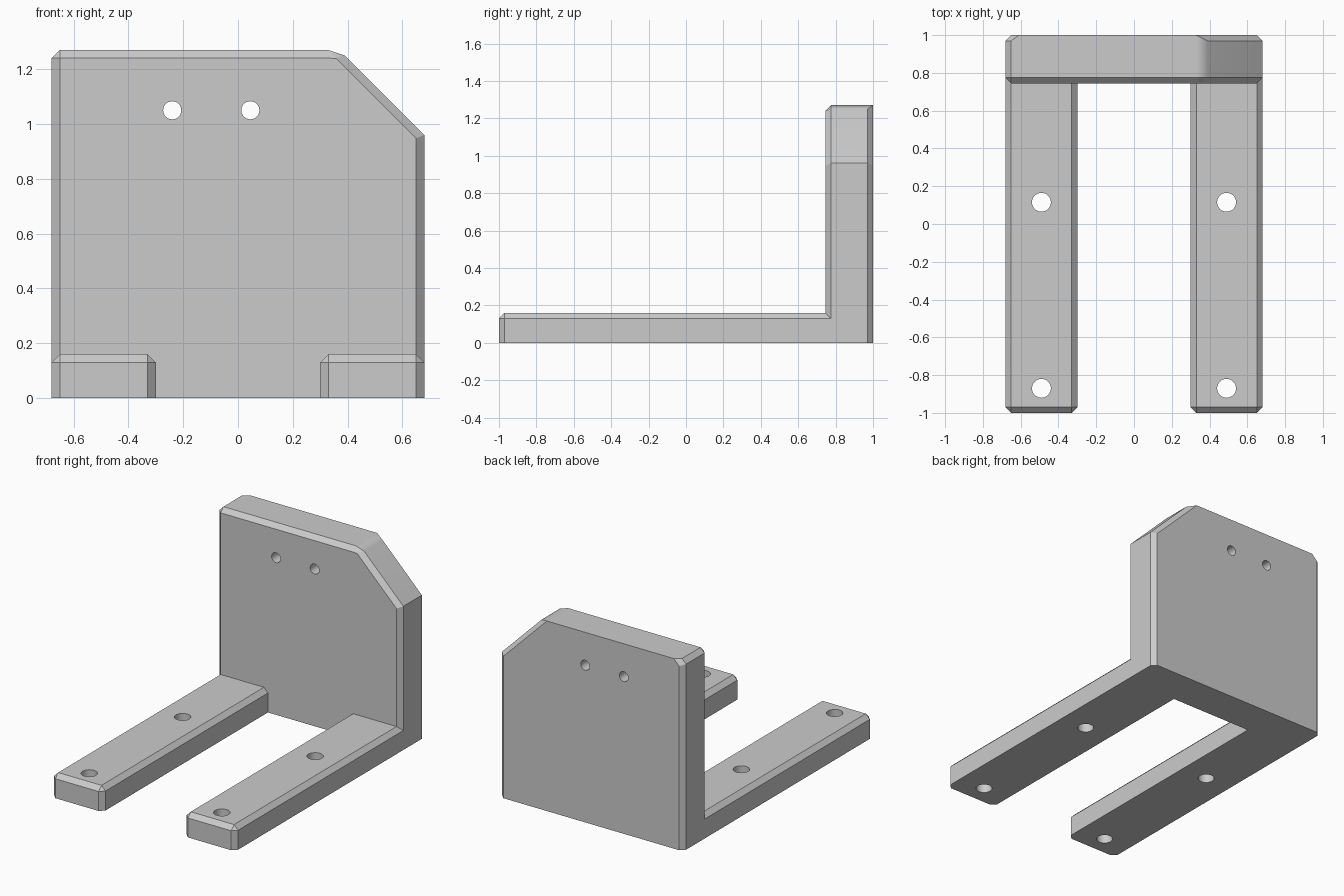
import bpy
import bmesh
from math import radians

if "Cube" in bpy.data.objects:
    bpy.data.objects.remove(bpy.data.objects["Cube"], do_unlink=True)

W, H, C = 0.68, 1.27, 0.03        # half width, plate height, chamfer
FRONT, BACK = 0.745, 1.0          # plate depth range
LEG_IN, LEG_TOP = 0.30, 0.16

grey = bpy.data.materials.new("plain grey")
grey.use_nodes = True
COLOUR = (0.6, 0.6, 0.6, 1)
grey.diffuse_color = COLOUR
grey.node_tree.nodes["Principled BSDF"].inputs["Base Color"].default_value = COLOUR


def loft(name, rings):
    """Skin a closed solid through matching rings of points."""
    bm = bmesh.new()
    loops = [[bm.verts.new(p) for p in ring] for ring in rings]
    for a, b in zip(loops, loops[1:]):
        for i in range(len(a)):
            j = (i + 1) % len(a)
            bm.faces.new((a[i], a[j], b[j], b[i]))
    bm.faces.new(loops[0])
    bm.faces.new(loops[-1])
    bmesh.ops.remove_doubles(bm, verts=bm.verts, dist=0.0005)
    bmesh.ops.recalc_face_normals(bm, faces=bm.faces)
    mesh = bpy.data.meshes.new(name)
    bm.to_mesh(mesh)
    bm.free()
    mesh.materials.append(grey)
    obj = bpy.data.objects.new(name, mesh)
    bpy.context.collection.objects.link(obj)
    return obj


def combine(target, tool, operation):
    """Apply a boolean and discard the tool object."""
    mod = target.modifiers.new("combine", 'BOOLEAN')
    mod.operation, mod.solver, mod.object = operation, 'EXACT', tool
    bpy.context.view_layer.objects.active = target
    bpy.ops.object.modifier_apply(modifier=mod.name)
    bpy.data.objects.remove(tool, do_unlink=True)


def drill(target, location, radius, tilt=0):
    bpy.ops.mesh.primitive_cylinder_add(vertices=32, radius=radius, depth=0.7,
                                        location=location, rotation=(tilt, 0, 0))
    cutter = bpy.context.object
    cutter.hide_render = True
    cutter.data.materials.append(grey)
    combine(target, cutter, 'DIFFERENCE')


# Upright plate with one clipped corner, chamfered front and back rims
X, Z = W - C, H - C
outer = [(-W, 0), (-W, Z), (-X, H), (0.33, H), (0.39, 1.25), (W, 0.96), (W, 0)]
front = [(-X, 0), (-X, Z), (-X, Z), (0.34, Z), (0.36, 1.238), (X, 0.948), (X, 0)]
back = [(-X, 0), (-X, 1.23), (-0.61, H), (0.328, H), (0.328, H), (X, 0.948), (X, 0)]
layers = [(front, FRONT), (outer, FRONT + C), (outer, BACK - C), (back, BACK)]
bracket = loft("bracket", [[(x, y, z) for x, z in ring] for ring, y in layers])

# Two chamfered floor legs, mirrored across the centre
end = FRONT + C
foot = [(LEG_IN, end), (LEG_IN, C - 1), (LEG_IN + C, -1), (X, -1), (W, C - 1), (W, end)]
a, b = LEG_IN + C, X
top = [(a, end), (a, C - 1), (a, C - 1), (b, C - 1), (b, C - 1), (b, end)]
for side in (-1, 1):
    rings = [(foot, 0), (foot, LEG_TOP - C), (top, LEG_TOP)]
    leg = loft("leg", [[(side * x, y, z) for x, y in ring] for ring, z in rings])
    combine(bracket, leg, 'UNION')

# Screw holes through the legs and the plate
for side in (-1, 1):
    for y in (0.115, -0.87):
        drill(bracket, (side * 0.49, y, 0), 0.05)
for x in (-0.24, 0.045):
    drill(bracket, (x, 0.87, 1.05), 0.033, radians(90))

# Smooth the holes and the softened corner, keep the chamfers crisp
bpy.ops.object.select_all(action='DESELECT')
bracket.select_set(True)
bpy.context.view_layer.objects.active = bracket
bpy.ops.object.shade_smooth_by_angle(angle=radians(30))
weighted = bracket.modifiers.new("flat large faces", 'WEIGHTED_NORMAL')
weighted.keep_sharp = True
